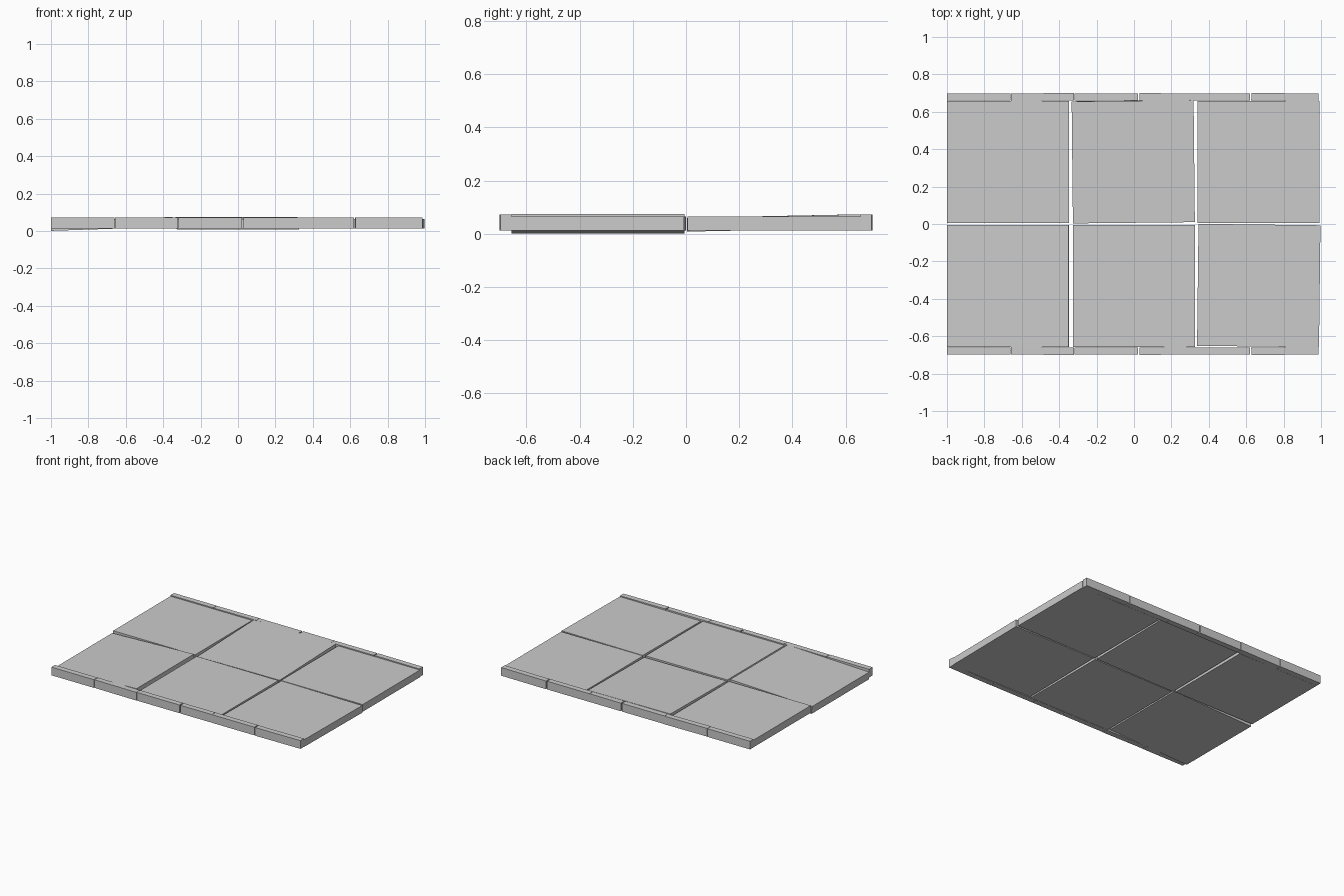
import bpy
from mathutils import Matrix, Euler, Vector

if "Cube" in bpy.data.objects:
    bpy.data.objects.remove(bpy.data.objects["Cube"])


def block(name, size, loc, rot=(0, 0, 0)):
    """Sharp-edged box with its transform baked into the mesh."""
    bpy.ops.mesh.primitive_cube_add(size=1)
    ob = bpy.context.object
    ob.name = name
    ob.data.transform(Matrix.LocRotScale(Vector(loc), Euler(rot), Vector(size)))
    return ob


# Paving slabs: three by two, each laid slightly unevenly
slabs = {
    "slab_back_left": ((-0.674, 0.332, 0.039), (0, 0, 0)),
    "slab_back_middle": ((-0.004, 0.333, 0.041), (0.02, 0, 0.0105)),
    "slab_back_right": ((0.665, 0.332, 0.039), (0, 0, 0)),
    "slab_front_left": ((-0.674, -0.331, 0.0375), (0, -0.034, 0)),
    "slab_front_middle": ((0.0, -0.331, 0.039), (0, 0, 0)),
    "slab_front_right": ((0.667, -0.329, 0.039), (0, 0, -0.012)),
}
for name, (loc, rot) in slabs.items():
    block(name, (0.652, 0.652, 0.052), loc, rot)

# Kerb stones along the front and back edges, alternate ones slightly turned
spans = [(-1.0, -0.66), (-0.657, -0.32), (-0.318, 0.022),
         (0.03, 0.28), (0.282, 0.62), (0.627, 0.987)]
turns = [0, -0.012, 0, 0.006, 0, 0.01]
for side, sign in (("front", -1), ("back", 1)):
    for i, ((x0, x1), turn) in enumerate(zip(spans, turns)):
        block(f"kerb_{side}_{i + 1}", (x1 - x0, 0.04, 0.059),
              ((x0 + x1) / 2, sign * 0.679, 0.0425), (0, 0, -sign * turn))
